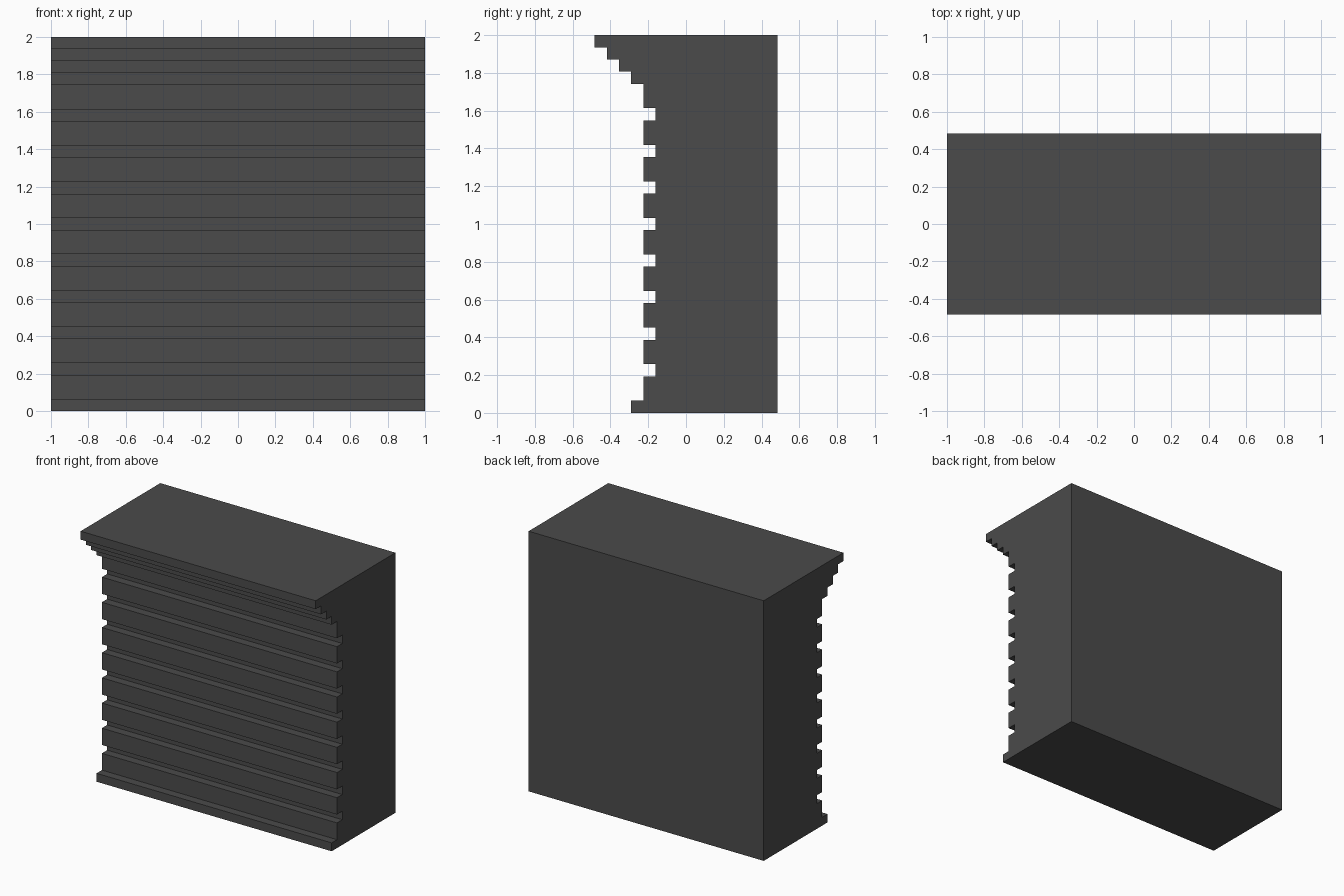
import bpy
import bmesh

cube = bpy.data.objects.get("Cube")
if cube:
    bpy.data.objects.remove(cube, do_unlink=True)

U = 2 / 31          # one step of the profile
HALF_WIDTH = 1.0
BACK = 7.5          # back face, in steps

# Dark grey material
grey = bpy.data.materials.new("dark grey")
grey.use_nodes = True
colour = (0.07, 0.07, 0.07, 1)
grey.diffuse_color = colour
bsdf = grey.node_tree.nodes["Principled BSDF"]
bsdf.inputs["Base Color"].default_value = colour
bsdf.inputs["Roughness"].default_value = 0.8

# Front outline as (front y, bottom z, top z) bands, in steps
bands = [(-4.5, 0, 1)]                              # plinth
for i in range(8):                                  # boards and grooves
    bands.append((-3.5, 1 if i == 0 else 3 * i + 1, 3 * i + 3))
    bands.append((-2.5, 3 * i + 3, 3 * i + 4))
bands.append((-3.5, 25, 27))                        # top board
for i in range(4):                                  # stepped cornice
    bands.append((-4.5 - i, 27 + i, 28 + i))

# Closed side profile: up the front, then down the flat back
profile = [(y, z) for y, low, high in bands for z in (low, high)]
profile += [(BACK, 31), (BACK, 0)]

# Extrude the profile across the width
bm = bmesh.new()
side = bm.faces.new([bm.verts.new((-HALF_WIDTH, y * U, z * U)) for y, z in profile])
result = bmesh.ops.extrude_face_region(bm, geom=[side], use_keep_orig=True)
moved = [v for v in result["geom"] if isinstance(v, bmesh.types.BMVert)]
bmesh.ops.translate(bm, vec=(2 * HALF_WIDTH, 0, 0), verts=moved)
bmesh.ops.recalc_face_normals(bm, faces=bm.faces)

mesh = bpy.data.meshes.new("grooved_wall_block")
bm.to_mesh(mesh)
bm.free()
mesh.materials.append(grey)
wall = bpy.data.objects.new("grooved_wall_block", mesh)
bpy.context.collection.objects.link(wall)
